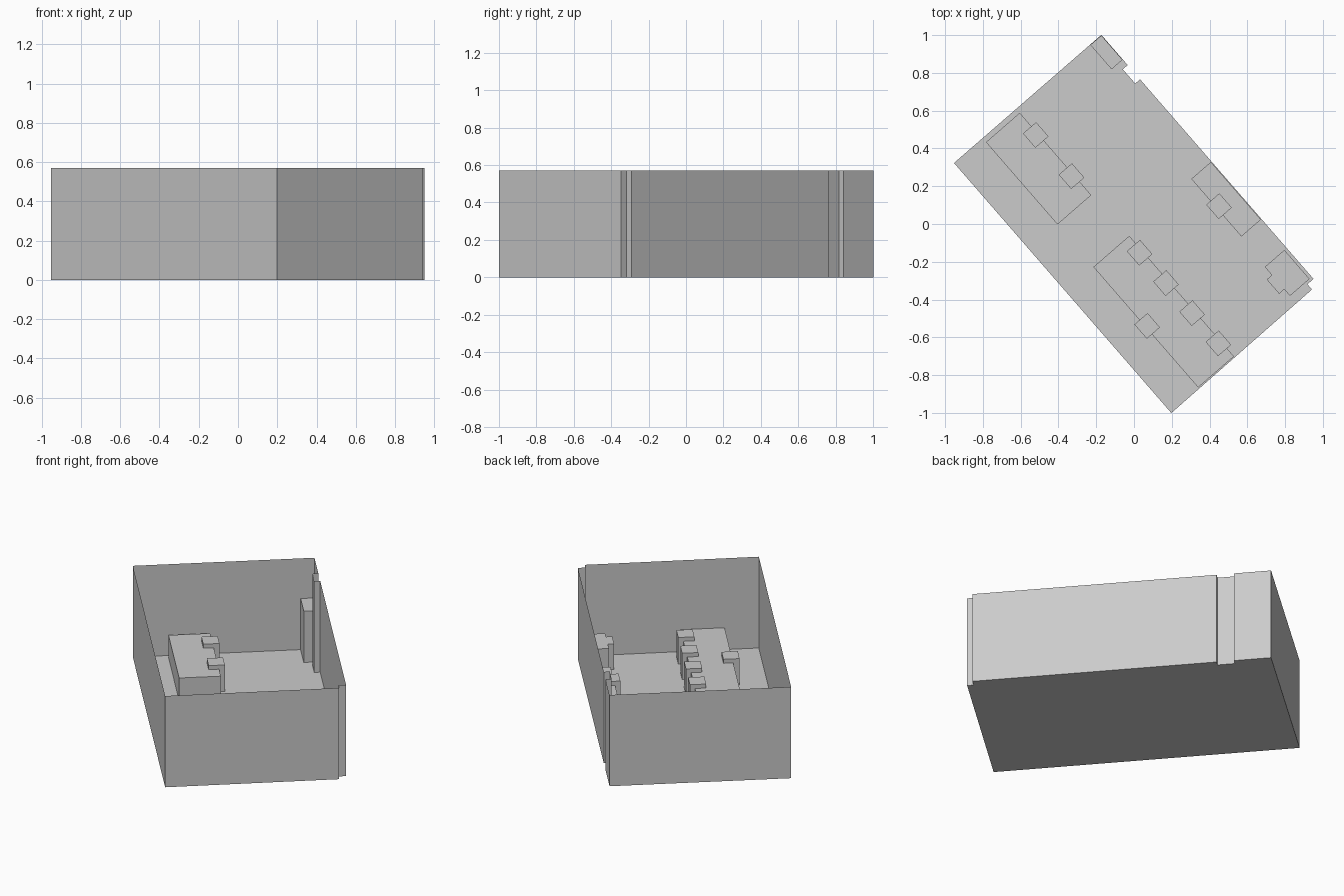
import bpy
from mathutils import Vector

if "Cube" in bpy.data.objects:
    bpy.data.objects.remove(bpy.data.objects["Cube"])

# Room axes: u runs along the long wall, v across the room
ORIGIN = Vector((-0.953, 0.323, 0))
U = Vector((0.656, -0.7547, 0))
V = Vector((0.7547, 0.656, 0))
LENGTH, WIDTH, WALL_H = 1.754, 1.034, 0.57


def at(u, v, z):
    return ORIGIN + U * u + V * v + Vector((0, 0, z))


def prism(name, outline, height, lid=True):
    """Extrude a (u, v) outline up from the floor; lid=False leaves it open."""
    n = len(outline)
    verts = [at(u, v, z) for z in (0, height) for u, v in outline]
    faces = [(i, i + n, (i + 1) % n + n, (i + 1) % n) for i in range(n)]
    faces.append(tuple(range(n)))
    if lid:
        faces.append(tuple(reversed(range(n, 2 * n))))
    mesh = bpy.data.meshes.new(name)
    mesh.from_pydata(verts, [], faces)
    obj = bpy.data.objects.new(name, mesh)
    bpy.context.collection.objects.link(obj)
    return obj


def block(name, u0, u1, v0, v1, height):
    return prism(name, [(u0, v0), (u0, v1), (u1, v1), (u1, v0)], height)


# Open-topped room: floor and thin walls, with a recess and a corner notch
prism("room_shell", [
    (0, 0), (0, WIDTH), (0.212, WIDTH), (0.212, 1.0), (0.312, 1.0),
    (0.312, WIDTH), (1.712, WIDTH), (1.712, 0.991), (LENGTH - 0.005, 0.991),
    (LENGTH, 0)], WALL_H, lid=False)

# Tables and counters
block("side_table", 0.028, 0.605, 0.2, 0.437, 0.14)
block("long_table", 0.9, 1.745, 0.196, 0.447, 0.14)
block("wall_desk", 0.888, 1.292, 0.893, 1.03, 0.14)
block("corner_desk", 1.495, 1.698, 0.881, 1.018, 0.16)
block("tall_cabinet", 0.002, 0.173, 0.955, 1.032, 0.32)

# Chairs, slightly taller than the tables they are pushed into
chairs = [(0.172, 0.424), (0.461, 0.424),
          (1.003, 0.43), (1.216, 0.43), (1.427, 0.43), (1.639, 0.43),
          (1.322, 0.206), (1.093, 0.909)]
for u, v in chairs:
    block("chair", u - 0.05, u + 0.05, v - 0.046, v + 0.046, 0.165)
block("corner_chair", 1.552, 1.652, 0.845, 0.935, 0.16)
